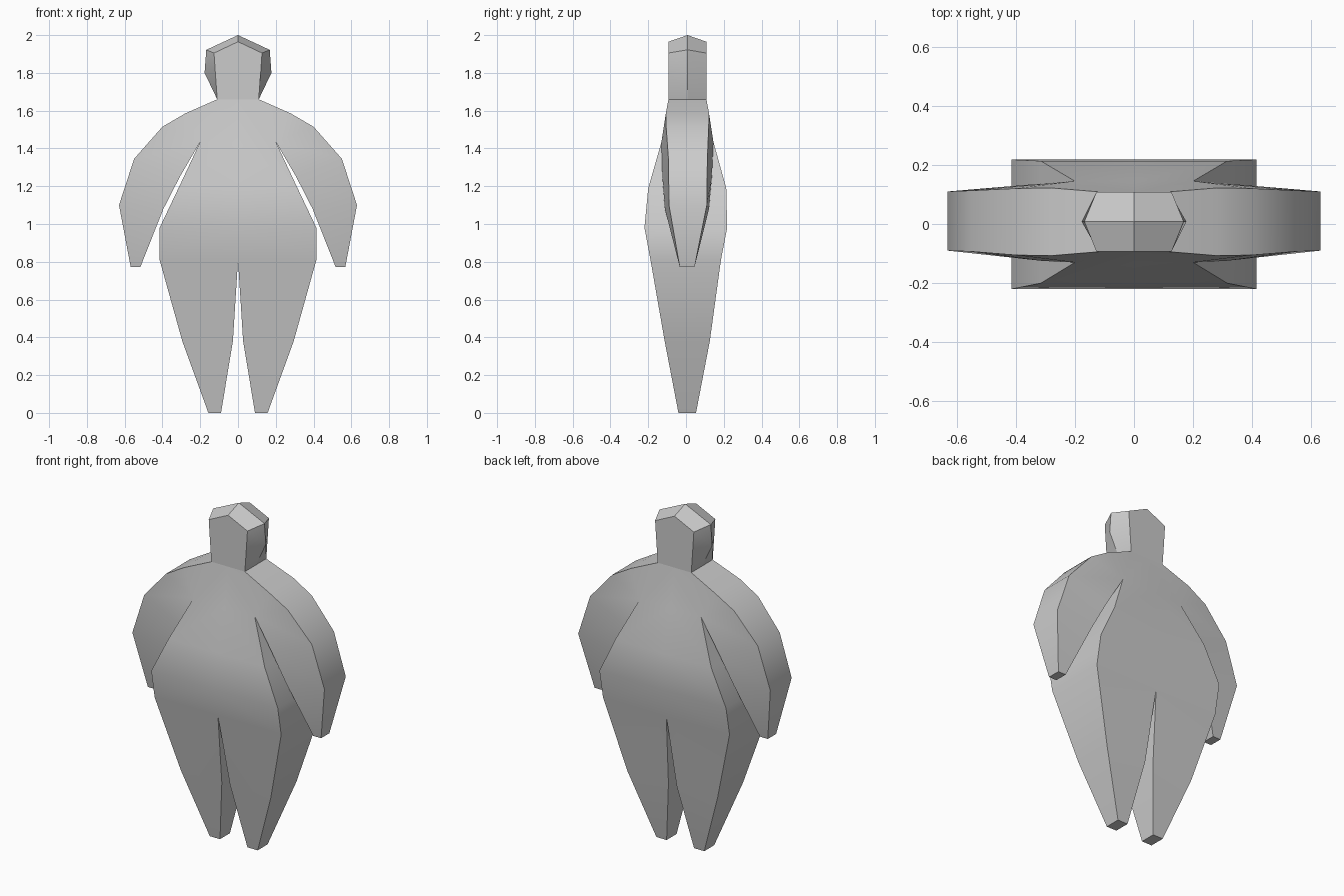
import bpy, bmesh, math

if "Cube" in bpy.data.objects:
    bpy.data.objects.remove(bpy.data.objects["Cube"])


def finish(bm, name):
    bmesh.ops.recalc_face_normals(bm, faces=bm.faces[:])
    mesh = bpy.data.meshes.new(name)
    bm.to_mesh(mesh)
    bm.free()
    ob = bpy.data.objects.new(name, mesh)
    bpy.context.collection.objects.link(ob)
    bpy.ops.object.select_all(action='DESELECT')
    bpy.context.view_layer.objects.active = ob
    ob.select_set(True)
    bpy.ops.object.shade_smooth_by_angle(angle=math.radians(30))
    return ob


# Each station: (x, z, front y, back y) on the inner edge, then on the outer edge
NECK = (0.11, 1.66, -0.093, 0.108)
ARMPIT = (0.20, 1.435, -0.13, 0.145)

torso_and_leg = [
    ((0, 1.66, -0.093, 0.108), NECK),
    ((0, 1.435, -0.13, 0.145), ARMPIT),
    ((0, 1.19, -0.20, 0.213), (0.315, 1.19, -0.20, 0.213)),
    ((0, 0.98, -0.22, 0.218), (0.415, 0.98, -0.22, 0.218)),
    ((0, 0.81, -0.188, 0.185), (0.415, 0.81, -0.188, 0.185)),
    ((0.027, 0.38, -0.113, 0.126), (0.295, 0.38, -0.113, 0.126)),
    ((0.09, 0, -0.04, 0.053), (0.157, 0, -0.04, 0.053)),
]
arm = [
    (ARMPIT, NECK),
    (ARMPIT, (0.28, 1.585, -0.107, 0.122)),
    (ARMPIT, (0.40, 1.515, -0.105, 0.12)),
    ((0.308, 1.25, -0.125, 0.137), (0.55, 1.345, -0.093, 0.113)),
    ((0.395, 1.08, -0.112, 0.122), (0.63, 1.10, -0.09, 0.11)),
    ((0.517, 0.772, -0.033, 0.045), (0.568, 0.772, -0.033, 0.045)),
]


def build_body():
    bm = bmesh.new()
    pairs = {}

    def pair(p):
        if p not in pairs:
            x, z, yf, yb = p
            pairs[p] = (bm.verts.new((x, yf, z)), bm.verts.new((x, yb, z)))
        return pairs[p]

    # front and back sheets
    for strip in (torso_and_leg, arm):
        for (a, b), (c, d) in zip(strip, strip[1:]):
            loop = list(dict.fromkeys((a, b, d, c)))
            for side in (0, 1):
                bm.faces.new([pair(p)[side] for p in loop])

    # rim joining the two sheets, open at the centre line and the neck
    back = {f: b for f, b in pairs.values()}
    for e in [e for e in bm.edges if e.is_boundary and e.verts[0] in back]:
        u, v = e.verts
        centre = u.co.x + v.co.x < 1e-5
        neck = u.co.z + v.co.z > 3.319
        if not centre and not neck:
            bm.faces.new((u, v, back[v], back[u]))

    bmesh.ops.mirror(bm, geom=bm.verts[:] + bm.edges[:] + bm.faces[:],
                     axis='X', merge_dist=0.0001)
    bmesh.ops.remove_doubles(bm, verts=bm.verts[:], dist=0.0001)
    return finish(bm, "body")


def build_head():
    bm = bmesh.new()
    face = [(0, 1.965), (0.127, 1.905), (0.12, 1.80), (0.11, 1.66)]
    ridge = [(0, 2.0), (0.168, 1.922), (0.177, 1.80), (0.11, 1.66)]

    def ring(half, y):
        full = half + [(-x, z) for x, z in reversed(half[1:])]
        return [bm.verts.new((x, y, z)) for x, z in full]

    rings = [ring(face, -0.093), ring(ridge, 0.008), ring(face, 0.108)]
    bm.faces.new(rings[0])
    bm.faces.new(rings[2])
    for r, s in zip(rings, rings[1:]):
        for i in range(len(r)):
            j = (i + 1) % len(r)
            bm.faces.new((r[i], r[j], s[j], s[i]))
    return finish(bm, "head")


build_body()
build_head()
